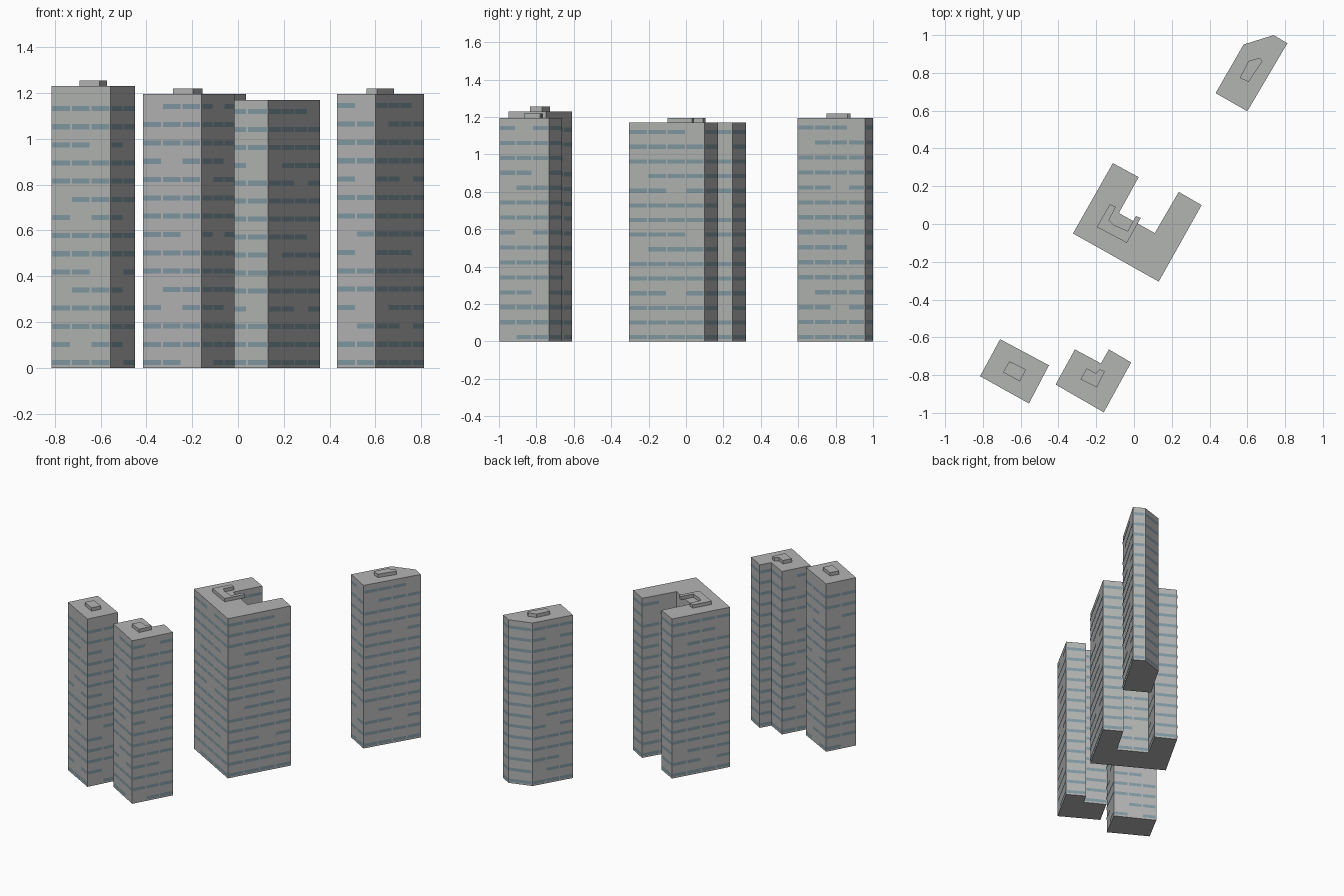
import bpy
import bmesh
from mathutils import Vector

cube = bpy.data.objects.get("Cube")
if cube:
    bpy.data.objects.remove(cube)


def material(name, color):
    mat = bpy.data.materials.new(name)
    mat.use_nodes = True
    mat.diffuse_color = color
    mat.node_tree.nodes["Principled BSDF"].inputs["Base Color"].default_value = color
    return mat


CONCRETE = material("grey concrete", (0.45, 0.46, 0.45, 1))
GLASS = material("blue grey glass", (0.22, 0.32, 0.37, 1))

FLOORS = 15
# Which pane each floor leaves out: f first, m middle, l last, - none
GAPS = "-m--fl--mf--l--"


def add_object(name, bm, mat):
    mesh = bpy.data.meshes.new(name)
    bm.to_mesh(mesh)
    bm.free()
    mesh.materials.append(mat)
    obj = bpy.data.objects.new(name, mesh)
    bpy.context.collection.objects.link(obj)
    return obj


def prism(name, outline, bottom, top):
    """Extrude a plan outline into a solid block."""
    bm = bmesh.new()
    face = bm.faces.new([bm.verts.new((x, y, bottom)) for x, y in outline])
    new = bmesh.ops.extrude_face_region(bm, geom=[face])["geom"]
    verts = [v for v in new if isinstance(v, bmesh.types.BMVert)]
    bmesh.ops.translate(bm, verts=verts, vec=(0, 0, top - bottom))
    bmesh.ops.recalc_face_normals(bm, faces=bm.faces)
    add_object(name, bm, CONCRETE)


def windows(name, outline, step, offset):
    """Lay rows of thin panes on every wall of a counter-clockwise outline."""
    bm = bmesh.new()
    up = Vector((0, 0, 0.011))
    for i, start in enumerate(outline):
        a = Vector((*start, 0))
        b = Vector((*outline[(i + 1) % len(outline)], 0))
        along = (b - a).normalized()
        out = Vector((along.y, -along.x, 0)) * 0.002
        length = (b - a).length
        count = max(1, int(length / 0.095))
        pitch = length / count
        half = along * (pitch / 2 - 0.005)
        for floor in range(FLOORS):
            gap = GAPS[(floor + offset + i * 4) % len(GAPS)]
            skipped = {"f": 0, "m": count // 2, "l": count - 1}.get(gap)
            for k in range(count):
                if k == skipped and count > 1:
                    continue
                c = a + along * pitch * (k + 0.5) + out
                c.z = 0.023 + floor * step
                bm.faces.new([bm.verts.new(p) for p in (
                    c - half - up, c + half - up, c + half + up, c - half + up)])
    add_object(name, bm, GLASS)


def tower(name, outline, roof, height, step, offset):
    prism(name + "_block", outline, 0, height)
    prism(name + "_roof_house", roof, height, height + 0.025)
    windows(name + "_windows", outline, step, offset)


# Square tower
tower("square_tower",
      [(-.815, -.806), (-.556, -.95), (-.45, -.748), (-.709, -.61)],
      [(-.693, -.785), (-.604, -.833), (-.572, -.77), (-.66, -.727)],
      1.23, 0.0792, 0)

# Notched tower
tower("notched_tower",
      [(-.415, -.85), (-.16, -.997), (-.015, -.733), (-.133, -.664),
       (-.175, -.738), (-.313, -.664)],
      [(-.283, -.822), (-.197, -.865), (-.154, -.78), (-.181, -.769),
       (-.202, -.79), (-.25, -.764)],
      1.195, 0.0799, 5)

# U-shaped tower
tower("courtyard_tower",
      [(-.323, -.05), (.131, -.305), (.358, .1), (.237, .17),
       (.11, -.048), (-.08, .058), (.025, .248), (-.112, .322)],
      [(-.197, -.016), (-.038, -.1), (.036, .032), (.01, .042),
       (-.033, -.037), (-.107, -.005), (-.133, .02), (-.096, .09), (-.128, .105)],
      1.17, 0.0783, 9)

# Angled tower
tower("angled_tower",
      [(.432, .693), (.6, .597), (.812, .957), (.739, 1), (.58, .95)],
      [(.56, .773), (.607, .752), (.68, .863), (.665, .88), (.607, .863)],
      1.195, 0.0801, 2)
